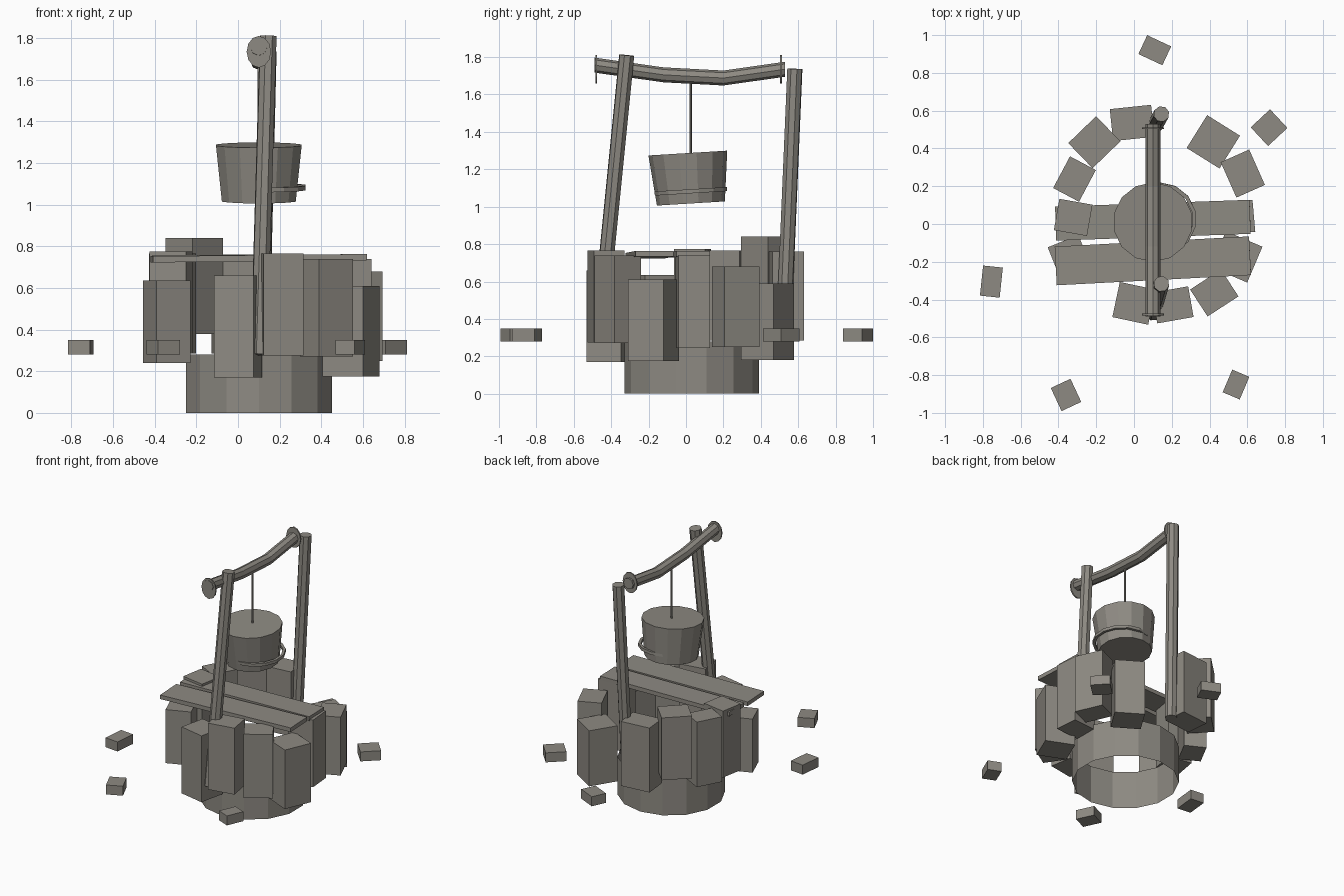
import bpy
import bmesh
from math import radians, pi
from mathutils import Vector, Matrix

cube = bpy.data.objects.get("Cube")
if cube:
    bpy.data.objects.remove(cube, do_unlink=True)

stone = bpy.data.materials.new("warm_grey")
stone.use_nodes = True
GREY = (0.27, 0.255, 0.225, 1)
stone.diffuse_color = GREY
stone.node_tree.nodes["Principled BSDF"].inputs["Base Color"].default_value = GREY


def finish(name, bm):
    bmesh.ops.recalc_face_normals(bm, faces=bm.faces)
    mesh = bpy.data.meshes.new(name)
    bm.to_mesh(mesh)
    bm.free()
    mesh.materials.append(stone)
    ob = bpy.data.objects.new(name, mesh)
    bpy.context.collection.objects.link(ob)
    return ob


def box(name, x, y, w, d, angle, z0, z1, tilt=0):
    bm = bmesh.new()
    m = (Matrix.Translation((x, y, (z0 + z1) / 2)) @ Matrix.Rotation(radians(angle), 4, 'Z')
         @ Matrix.Rotation(radians(tilt), 4, 'Y') @ Matrix.Diagonal((w, d, z1 - z0, 1)))
    bmesh.ops.create_cube(bm, size=1, matrix=m)
    return finish(name, bm)


def cone(name, matrix, r1, r2, height, sides, caps=True):
    bm = bmesh.new()
    bmesh.ops.create_cone(bm, cap_ends=caps, segments=sides, radius1=r1, radius2=r2,
                          depth=height, matrix=matrix)
    return finish(name, bm)


def rod(name, a, b, r, sides=8):
    a, b = Vector(a), Vector(b)
    turn = (b - a).to_track_quat('Z', 'Y').to_matrix().to_4x4()
    return cone(name, Matrix.Translation((a + b) / 2) @ turn, r, r, (b - a).length, sides)


# Open foundation ring
cone("foundation_ring", Matrix.Translation((0.1, 0.03, 0.14)), 0.36, 0.36, 0.28, 14, False)

# Upright stones: x, y, width, depth, angle, bottom, top
stones = [
    (-0.01, 0.535, 0.22, 0.17, 6, 0.285, 0.76),
    (-0.21, 0.433, 0.205, 0.185, 44, 0.38, 0.84),
    (-0.315, 0.238, 0.155, 0.19, -28, 0.285, 0.765),
    (-0.322, 0.035, 0.178, 0.168, -10, 0.285, 0.775),
    (-0.343, -0.172, 0.175, 0.175, 22, 0.24, 0.635),
    (0.0, -0.42, 0.194, 0.19, -12, 0.17, 0.66),
    (0.205, -0.428, 0.195, 0.165, 10, 0.275, 0.765),
    (0.425, -0.365, 0.195, 0.17, 33, 0.27, 0.74),
    (0.543, -0.174, 0.21, 0.206, -23, 0.175, 0.61),
    (0.54, 0.035, 0.19, 0.17, 5, 0.245, 0.74),
    (0.576, 0.267, 0.165, 0.205, 24, 0.25, 0.68),
    (0.42, 0.435, 0.205, 0.205, -32, 0.18, 0.59),
]
for i, s in enumerate(stones):
    box(f"wall_stone_{i + 1}", *s)

# Loose bricks: x, y, width, depth, angle
bricks = [
    (0.11, 0.92, 0.14, 0.11, -25),
    (0.715, 0.51, 0.14, 0.135, 43),
    (-0.755, -0.305, 0.105, 0.16, -6),
    (-0.36, -0.905, 0.115, 0.135, 25),
    (0.54, -0.85, 0.098, 0.13, -23),
]
for i, b in enumerate(bricks):
    box(f"loose_brick_{i + 1}", *b, 0.28, 0.35)

# Planks across the opening
box("front_plank", 0.1, -0.195, 1.03, 0.205, 3, 0.728, 0.758, -0.6)
box("back_plank", 0.1, 0.02, 1.03, 0.18, 2, 0.73, 0.76, -0.3)

# Leaning posts
rod("front_post", (0.1, -0.47, 0.28), (0.145, -0.317, 1.81), 0.042)
rod("back_post", (0.11, 0.52, 0.28), (0.145, 0.582, 1.737), 0.042)

# Sagging crossbeam: rings bridged along a path
path = [(-0.49, 1.757), (-0.12, 1.705), (0.2, 1.688), (0.53, 1.735)]
bm = bmesh.new()
rings = []
for y, z in path:
    m = Matrix.Translation((0.1, y, z)) @ Matrix.Rotation(pi / 2, 4, 'X')
    rings.append(bmesh.ops.create_circle(bm, cap_ends=False, segments=8, radius=0.04, matrix=m)["verts"])
for a, b in zip(rings, rings[1:]):
    for i in range(8):
        j = (i + 1) % 8
        bm.faces.new((a[i], a[j], b[j], b[i]))
bm.faces.new(rings[0])
bm.faces.new(rings[-1])
finish("crossbeam", bm)

# Oval end discs
for name, y, z in (("front_disc", -0.48, 1.735), ("back_disc", 0.507, 1.735)):
    cone(name, Matrix.Translation((0.1, y, z)) @ Matrix.Diagonal((0.77, 1, 1, 1))
         @ Matrix.Rotation(pi / 2, 4, 'X'), 0.076, 0.076, 0.01, 12)

# Rope and tilted bucket
rod("rope", (0.1, 0.025, 1.28), (0.1, 0.025, 1.69), 0.006, 6)
tilt = Matrix.Translation((0.1, 0.018, 1.152)) @ Matrix.Rotation(radians(3.5), 4, 'X')
cone("bucket", tilt, 0.182, 0.211, 0.27, 14)

# Slipped hoop, a flat band with a hole
bm = bmesh.new()
m = tilt @ Matrix.Translation((0.036, 0.004, -0.07))
outer = bmesh.ops.create_circle(bm, segments=14, radius=0.194, matrix=m)["verts"]
inner = bmesh.ops.create_circle(bm, segments=14, radius=0.175, matrix=m)["verts"]
for i in range(14):
    j = (i + 1) % 14
    bm.faces.new((outer[i], outer[j], inner[j], inner[i]))
hoop = finish("bucket_hoop", bm)
solid = hoop.modifiers.new("thickness", 'SOLIDIFY')
solid.thickness = 0.022
solid.offset = 0
